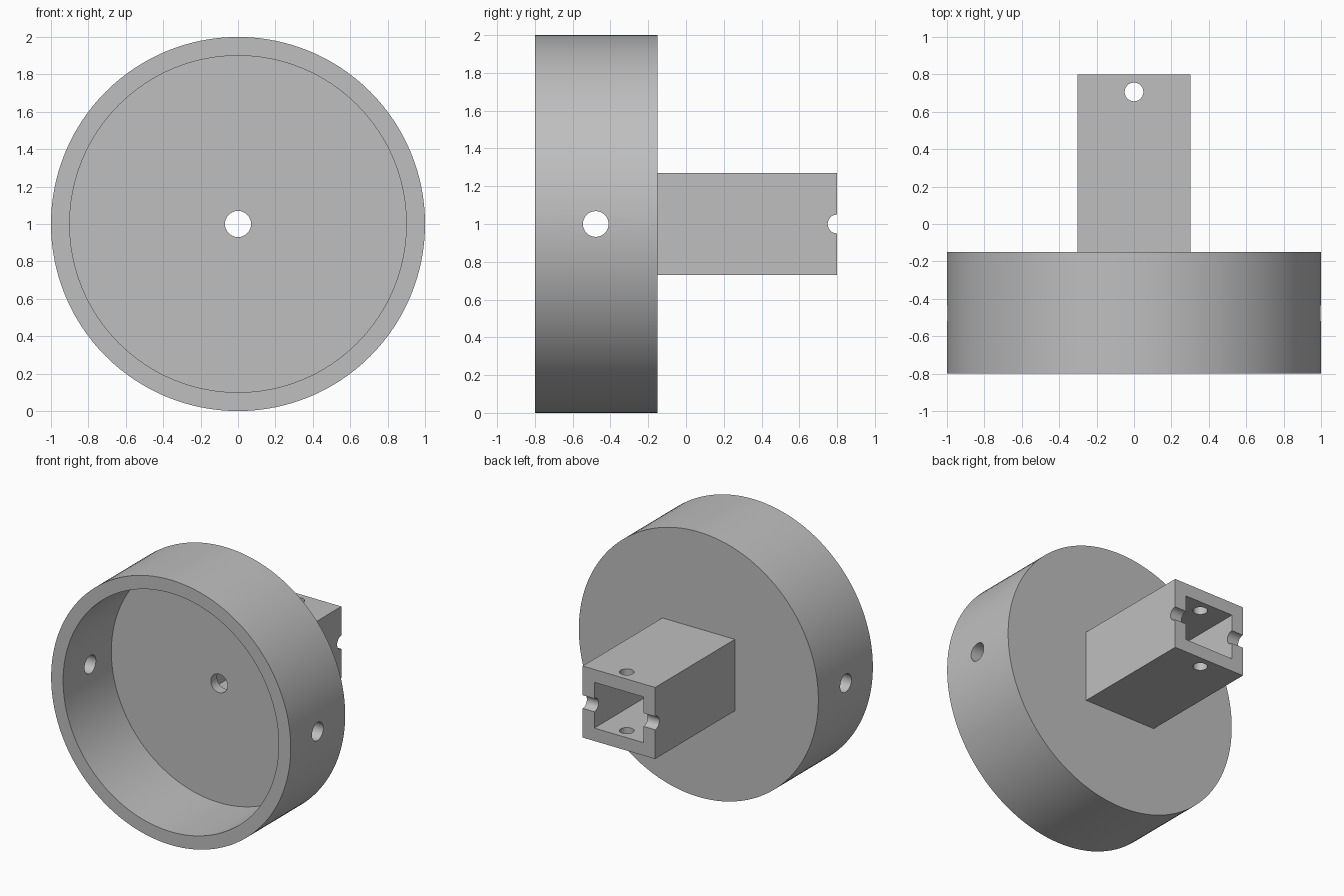
import bpy
from math import radians

cube = bpy.data.objects.get("Cube")
if cube:
    bpy.data.objects.remove(cube, do_unlink=True)

grey = bpy.data.materials.new("plain_grey")
grey.use_nodes = True
colour = (0.52, 0.52, 0.52, 1)
grey.diffuse_color = colour
grey.node_tree.nodes["Principled BSDF"].inputs["Base Color"].default_value = colour

TURN = {"x": (0, radians(90), 0), "y": (radians(90), 0, 0), "z": (0, 0, 0)}
MID = 1.0                                   # height of the shared axis
FRONT, PLATE, BACK = -0.8, -0.15, 0.8       # rim, back of cup, end of socket


def rod(name, axis, radius, length, centre, sides=48):
    bpy.ops.mesh.primitive_cylinder_add(vertices=sides, radius=radius, depth=length,
                                        location=centre, rotation=TURN[axis])
    ob = bpy.context.object
    ob.name = name
    bpy.ops.object.transform_apply(location=False, rotation=True, scale=True)
    return ob


def block(name, width, height, y0, y1):
    bpy.ops.mesh.primitive_cube_add(size=1, location=(0, (y0 + y1) / 2, MID))
    ob = bpy.context.object
    ob.name = name
    ob.scale = (width, y1 - y0, height)
    bpy.ops.object.transform_apply(location=False, rotation=False, scale=True)
    return ob


def cut(target, *cutters):
    bpy.ops.object.select_all(action="DESELECT")
    bpy.context.view_layer.objects.active = target
    target.select_set(True)
    for cutter in cutters:
        mod = target.modifiers.new("cut", "BOOLEAN")
        mod.operation = "DIFFERENCE"
        mod.solver = "EXACT"
        mod.object = cutter
        bpy.ops.object.modifier_apply(modifier=mod.name)
        bpy.data.objects.remove(cutter, do_unlink=True)
    target.data.materials.clear()
    target.data.materials.append(grey)
    bpy.ops.object.shade_smooth_by_angle(angle=radians(30))


# Round cup, open to the front, with a centre hole and a cross hole
floor = -0.225
cup = rod("round_cup", "y", 1, PLATE - FRONT, (0, (FRONT + PLATE) / 2, MID), 128)
cut(cup,
    rod("cavity", "y", 0.9, 2, (0, floor - 1, MID), 128),
    rod("centre_hole", "y", 0.07, 1, (0, PLATE, MID)),
    rod("cross_hole", "x", 0.068, 3, (0, -0.478, MID)))

# Square socket behind the cup, with a pin hole and end notches
socket = block("square_socket", 0.605, 0.54, PLATE, BACK)
cut(socket,
    block("bore", 0.41, 0.345, PLATE - 0.5, BACK + 0.5),
    rod("pin_hole", "z", 0.05, 2, (0, 0.706, MID)),
    rod("end_notches", "x", 0.05, 2, (0, BACK, MID)))
